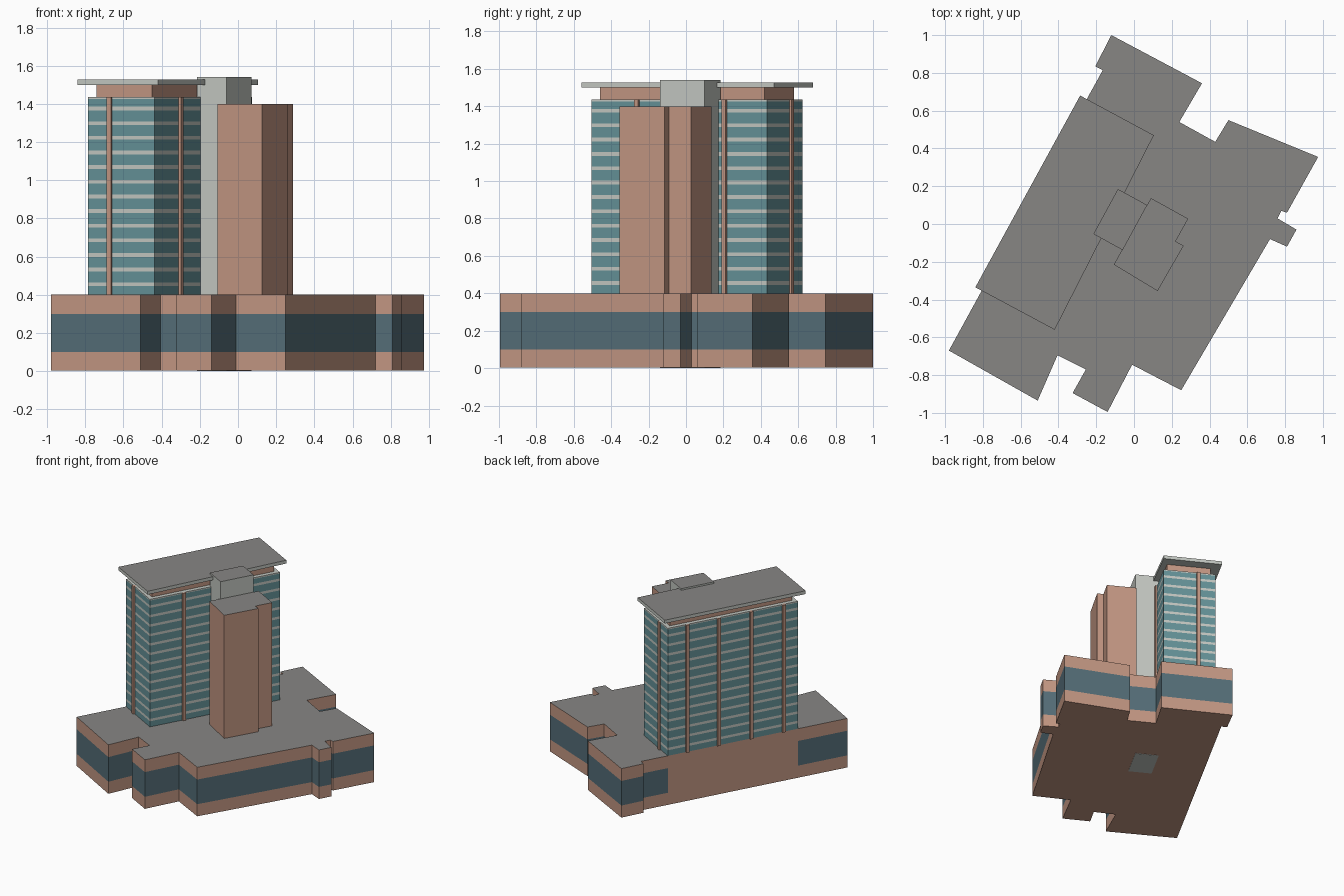
import bpy, bmesh
from mathutils import Vector

if "Cube" in bpy.data.objects:
    bpy.data.objects.remove(bpy.data.objects["Cube"])


def material(name, rgb):
    m = bpy.data.materials.new(name)
    lin = [(c / 255 / 12.92) if c < 10 else ((c / 255 + 0.055) / 1.055) ** 2.4 for c in rgb]
    m.diffuse_color = (*lin, 1)
    m.use_nodes = True
    m.node_tree.nodes["Principled BSDF"].inputs["Base Color"].default_value = m.diffuse_color
    return m


MATS = [material("terracotta", (195, 151, 131)), material("podium_glass", (85, 110, 120)),
        material("tower_glass", (101, 146, 152)), material("light_concrete", (196, 200, 194)),
        material("roof_grey", (135, 134, 132))]
CLAY, PGLASS, TGLASS, LIGHT, GREY = range(5)


def stack(name, outline, levels, bands, top, bottom, blank=None):
    """Extrude an outline through levels; bands gives each storey's wall colour.
    The wall segment numbered blank stays terracotta."""
    bm = bmesh.new()
    rings = [[bm.verts.new((p[0], p[1], z)) for p in outline] for z in levels]
    n = len(outline)
    for k, colour in enumerate(bands):
        for i in range(n):
            j = (i + 1) % n
            f = bm.faces.new((rings[k][i], rings[k][j], rings[k + 1][j], rings[k + 1][i]))
            f.material_index = CLAY if i == blank else colour
    bm.faces.new(rings[0]).material_index = bottom
    bm.faces.new(rings[-1]).material_index = top
    bmesh.ops.recalc_face_normals(bm, faces=bm.faces)
    me = bpy.data.meshes.new(name)
    bm.to_mesh(me)
    bm.free()
    for m in MATS:
        me.materials.append(m)
    ob = bpy.data.objects.new(name, me)
    bpy.context.collection.objects.link(ob)
    return ob


# Tower frame: a runs along the long side, b across it
U, V = Vector((0.481, 0.877)), Vector((0.877, -0.481))
CORNER = Vector((-0.785, -0.314))
LENGTH, DEPTH = 1.067, 0.395


def local(a, b):
    return CORNER + U * a + V * b


def rect(a0, a1, b0, b1):
    return [local(a0, b0), local(a1, b0), local(a1, b1), local(a0, b1)]


# Podium with a glass band, blank where the tower meets the outer wall
podium = [(-0.98, -0.67), local(0, 0), local(LENGTH, 0), (-0.165, 0.815), (-0.205, 0.835),
          (-0.12, 1.0), (0.36, 0.745), (0.24, 0.54), (0.43, 0.435), (0.50, 0.55),
          (0.975, 0.355), (0.81, 0.06), (0.78, 0.07), (0.76, 0.03), (0.86, -0.03),
          (0.81, -0.12), (0.72, -0.08), (0.25, -0.88), (-0.01, -0.745), (-0.14, -0.995),
          (-0.325, -0.895), (-0.255, -0.77), (-0.405, -0.695), (-0.51, -0.935)]
stack("podium", podium, [0.002, 0.1, 0.3, 0.4], [CLAY, PGLASS, CLAY], GREY, CLAY, blank=1)

# Tower with a pale strip at each floor and a pale cap
levels, bands = [0.4], []
for i in range(13):
    z = 0.455 + 0.0767 * i
    levels += [z - 0.01, z + 0.01]
    bands += [TGLASS, LIGHT]
levels += [1.425, 1.435]
bands += [TGLASS, LIGHT]
stack("tower", rect(0, LENGTH, 0, DEPTH), levels, bands, LIGHT, TGLASS)

# Vertical fins on all four tower faces
W, OUT = 0.013, 0.014


def fin(a0, a1, b0, b1):
    stack("tower_fin", rect(a0, a1, b0, b1), [0.4, 1.435], [CLAY], CLAY, CLAY)


for t in (0.11, 0.36, 0.61, 0.85):
    fin(LENGTH * t - W, LENGTH * t + W, -OUT, 0.01)
for t in (0.26, 0.76):
    fin(LENGTH * t - W, LENGTH * t + W, DEPTH - 0.01, DEPTH + OUT)
b = DEPTH * 0.33
fin(-OUT, 0.01, b - W, b + W)
fin(LENGTH - 0.01, LENGTH + OUT, b - W, b + W)

# Recessed attic and overhanging roof slab
D = 0.033
stack("attic", rect(D, LENGTH - D, D, DEPTH - D), [1.435, 1.5], [CLAY], CLAY, CLAY)
stack("roof_slab", [(-0.84, -0.335), (-0.285, 0.68), (0.105, 0.47), (-0.42, -0.56)],
      [1.5, 1.527], [LIGHT], GREY, LIGHT)

# Lift shaft and stair core beside the tower
stack("lift_shaft", [(-0.085, 0.185), (0.07, 0.1), (-0.06, -0.138), (-0.215, -0.053)],
      [0, 1.54], [LIGHT], GREY, LIGHT)
stack("stair_core", [(0.09, 0.137), (0.287, 0.028), (0.22, -0.092), (0.263, -0.114),
                     (0.125, -0.355), (-0.107, -0.215)], [0.4, 1.4], [CLAY], GREY, CLAY)
